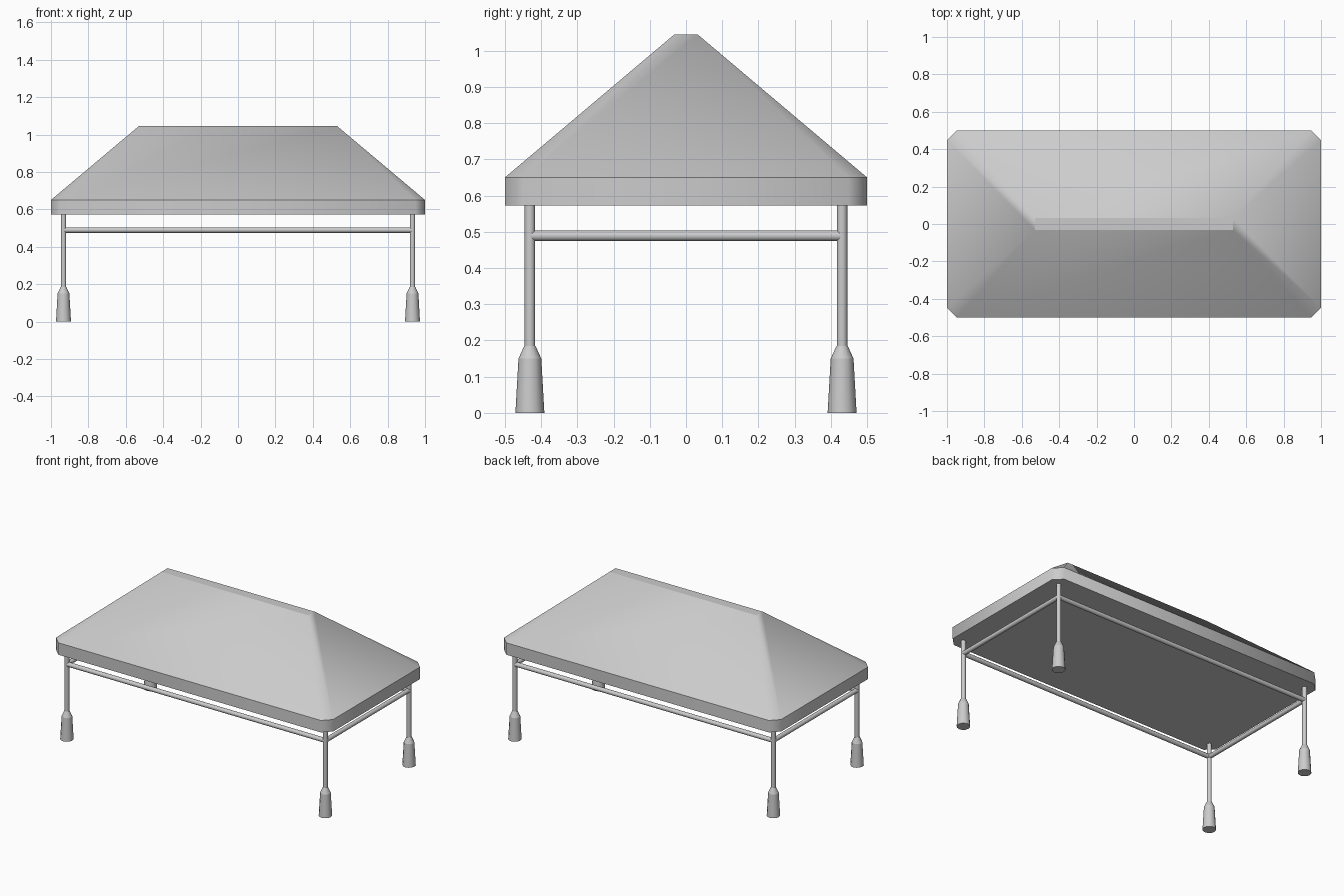
import bpy, bmesh, math
from mathutils import Vector

if "Cube" in bpy.data.objects:
    bpy.data.objects.remove(bpy.data.objects["Cube"])

PX, PY = 0.933, 0.431      # post centres


def finish(bm, name):
    bmesh.ops.recalc_face_normals(bm, faces=bm.faces)
    for f in bm.faces:
        f.smooth = True
    me = bpy.data.meshes.new(name)
    bm.to_mesh(me)
    bm.free()
    ob = bpy.data.objects.new(name, me)
    bpy.context.collection.objects.link(ob)
    return ob


def mark_level_edges(bm):
    # horizontal rims stay crisp, upright edges shade smoothly
    for e in bm.edges:
        if abs(e.verts[0].co.z - e.verts[1].co.z) < 1e-5:
            e.smooth = False


def lathe(name, profile, loc, sides=12):
    bm = bmesh.new()
    rings = [[bm.verts.new((loc[0] + r * math.cos(math.tau * i / sides),
                            loc[1] + r * math.sin(math.tau * i / sides), z))
              for i in range(sides)] for r, z in profile]
    for a, b in zip(rings, rings[1:]):
        for i in range(sides):
            j = (i + 1) % sides
            bm.faces.new((a[i], a[j], b[j], b[i]))
    bm.faces.new(rings[0][::-1])
    bm.faces.new(rings[-1])
    mark_level_edges(bm)
    return finish(bm, name)


def rail(name, a, b, r=0.0145):
    a, b = Vector(a), Vector(b)
    bpy.ops.mesh.primitive_cylinder_add(
        vertices=12, radius=r, depth=(b - a).length, location=(a + b) / 2,
        rotation=(b - a).to_track_quat('Z', 'Y').to_euler())
    ob = bpy.context.object
    ob.name = name
    bpy.ops.object.shade_smooth_by_angle(angle=math.radians(40))


# hipped roof: chamfered fascia rising to a narrow flat ridge
bm = bmesh.new()
c = 0.052
outline = [(1, -.5 + c), (1, .5 - c), (1 - c, .5), (-1 + c, .5),
           (-1, .5 - c), (-1, -.5 + c), (-1 + c, -.5), (1 - c, -.5)]
low = [bm.verts.new((x, y, 0.572)) for x, y in outline]
eave = [bm.verts.new((x, y, 0.65)) for x, y in outline]
ridge = [bm.verts.new((x, y, 1.045)) for x, y in
         [(.53, -.032), (.53, .032), (-.53, .032), (-.53, -.032)]]
for i in range(8):
    j = (i + 1) % 8
    bm.faces.new((low[i], low[j], eave[j], eave[i]))
for k in range(4):
    a, b = ridge[k], ridge[(k + 1) % 4]
    bm.faces.new((eave[2 * k], eave[2 * k + 1], b, a))
    bm.faces.new((eave[2 * k + 1], eave[(2 * k + 2) % 8], b))
bm.faces.new(low[::-1])
bm.faces.new(ridge)
mark_level_edges(bm)
finish(bm, "roof")

# posts with flared feet
for sx, xn in ((-1, "left"), (1, "right")):
    for sy, yn in ((-1, "front"), (1, "back")):
        p = (sx * PX, sy * PY)
        lathe(f"{yn}_{xn}_post", [(0.0145, 0.18), (0.0145, 0.575)], p)
        lathe(f"{yn}_{xn}_foot", [(0.04, 0), (0.0315, 0.15), (0.0155, 0.185)], p)

# rails tying the posts together
for s, n in ((-1, "front"), (1, "back")):
    rail(f"{n}_rail", (-PX, s * PY, 0.489), (PX, s * PY, 0.489))
for s, n in ((-1, "left"), (1, "right")):
    rail(f"{n}_rail", (s * PX, -PY, 0.489), (s * PX, PY, 0.489))
